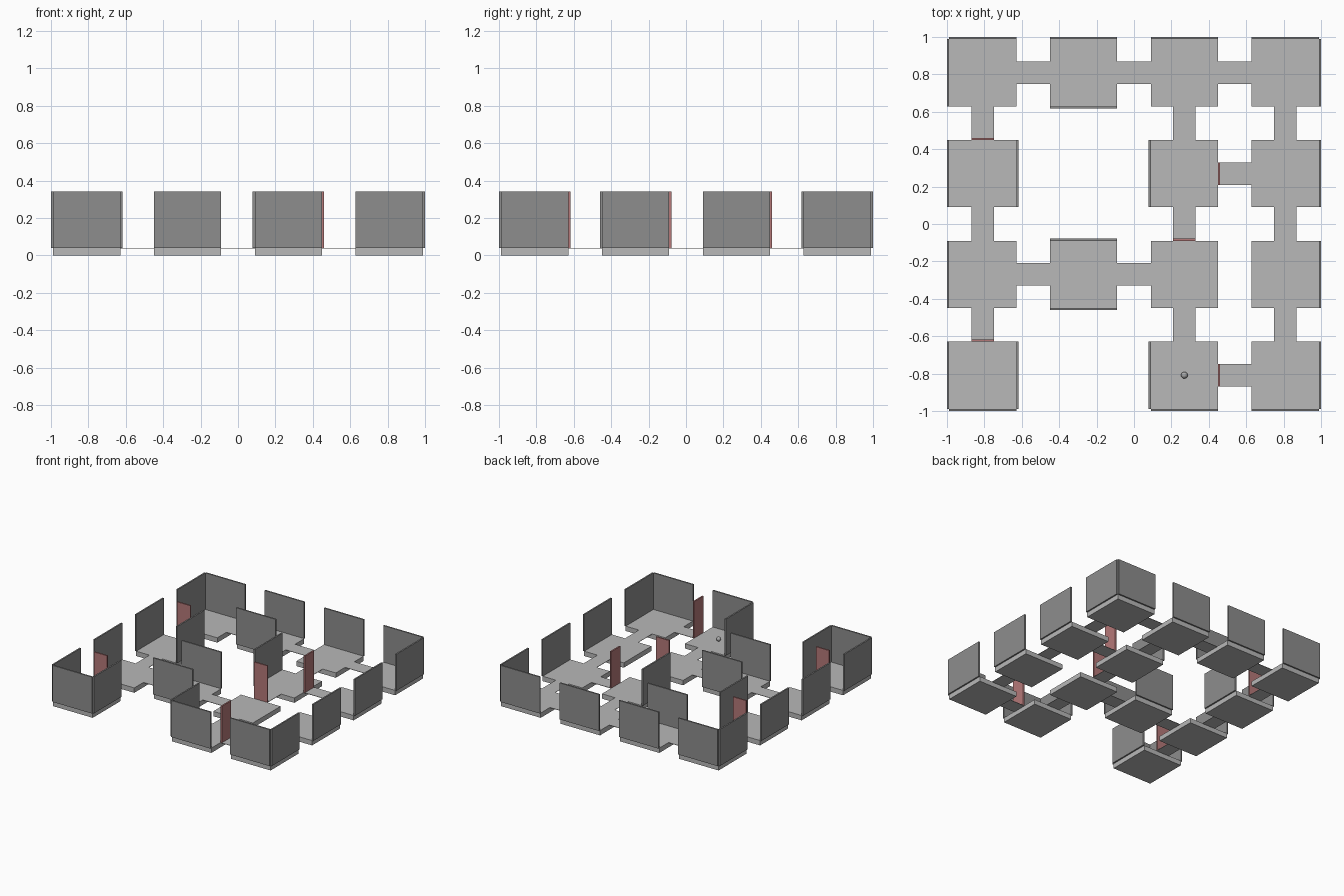
import bpy, bmesh

if "Cube" in bpy.data.objects:
    bpy.data.objects.remove(bpy.data.objects["Cube"])

U = 2 / 33.4                      # base unit: room 6, gap 3, wall 0.2
ROOM, GAP, WALL = 6 * U, 3 * U, 0.2 * U
PITCH, HALF = ROOM + GAP, ROOM / 2
FLOOR_T, WALL_H = 0.04, 0.30
CORRIDOR_W, CORRIDOR_T = 0.12, 0.003

# Map, north row first: X is a room
LAYOUT = ["XXXX", "X.XX", "XXXX", "X.XX"]
NO_CORRIDOR = {((2, 2), (2, 3))}
DOORS = {((1, 0), "north"), ((2, 2), "north"), ((3, 0), "north"),
         ((1, 2), "east"), ((3, 2), "east")}
SIDES = {"north": (0, 1), "south": (0, -1), "east": (1, 0), "west": (-1, 0)}


def material(name, rgb):
    m = bpy.data.materials.new(name)
    m.diffuse_color = (*rgb, 1)
    m.use_nodes = True
    m.node_tree.nodes["Principled BSDF"].inputs["Base Color"].default_value = m.diffuse_color
    return m


FLOOR = material("floor_grey", (0.48, 0.48, 0.48))
DARK = material("wall_grey", (0.27, 0.27, 0.27))
RED = material("door_red", (0.46, 0.19, 0.19))
BALL = material("ball_grey", (0.4, 0.4, 0.4))


def box(name, x, y, z0, sx, sy, sz, mat):
    bm = bmesh.new()
    bmesh.ops.create_cube(bm, size=1)
    for v in bm.verts:
        v.co.x *= sx
        v.co.y *= sy
        v.co.z = (v.co.z + 0.5) * sz
    me = bpy.data.meshes.new(name)
    bm.to_mesh(me)
    bm.free()
    me.materials.append(mat)
    ob = bpy.data.objects.new(name, me)
    ob.location = (x, y, z0)
    bpy.context.collection.objects.link(ob)
    return ob


def is_room(r, c):
    return 0 <= r < 4 and 0 <= c < 4 and LAYOUT[r][c] == "X"


def centre(r, c):
    return (c - 1.5) * PITCH, (1.5 - r) * PITCH


def panel(name, x, y, side, width, mat):
    """Upright panel standing just outside one edge of a room floor."""
    dx, dy = SIDES[side]
    off = HALF + WALL / 2
    sx, sy = (WALL, width) if dx else (width, WALL)
    box(name, x + dx * off, y + dy * off, FLOOR_T, sx, sy, WALL_H, mat)


for r in range(4):
    for c in range(4):
        if not is_room(r, c):
            continue
        x, y = centre(r, c)
        # Room floor slab
        box("room_floor", x, y, 0, ROOM, ROOM, FLOOR_T, FLOOR)
        for side, (dx, dy) in SIDES.items():
            n = (r - dy, c + dx)
            # Walls face empty cells and the outside
            if not is_room(*n):
                panel("wall_" + side, x, y, side, ROOM, DARK)
            # Thin corridor floors join neighbouring rooms
            elif side in ("east", "south") and ((r, c), n) not in NO_CORRIDOR:
                off = PITCH / 2
                sx, sy = (GAP, CORRIDOR_W) if dx else (CORRIDOR_W, GAP)
                box("corridor_floor", x + dx * off, y + dy * off,
                    FLOOR_T - CORRIDOR_T, sx, sy, CORRIDOR_T, FLOOR)
            # Doors close some corridor ends
            if ((r, c), side) in DOORS:
                panel("door", x, y, side, CORRIDOR_W, RED)

# Small ball resting in one room
bx, by = centre(3, 2)
bpy.ops.mesh.primitive_uv_sphere_add(segments=24, ring_count=14, radius=0.3 * U,
                                     location=(bx, by, FLOOR_T + 0.3 * U))
ball = bpy.context.object
ball.name = "ball"
ball.data.materials.append(BALL)
bpy.ops.object.shade_smooth()
